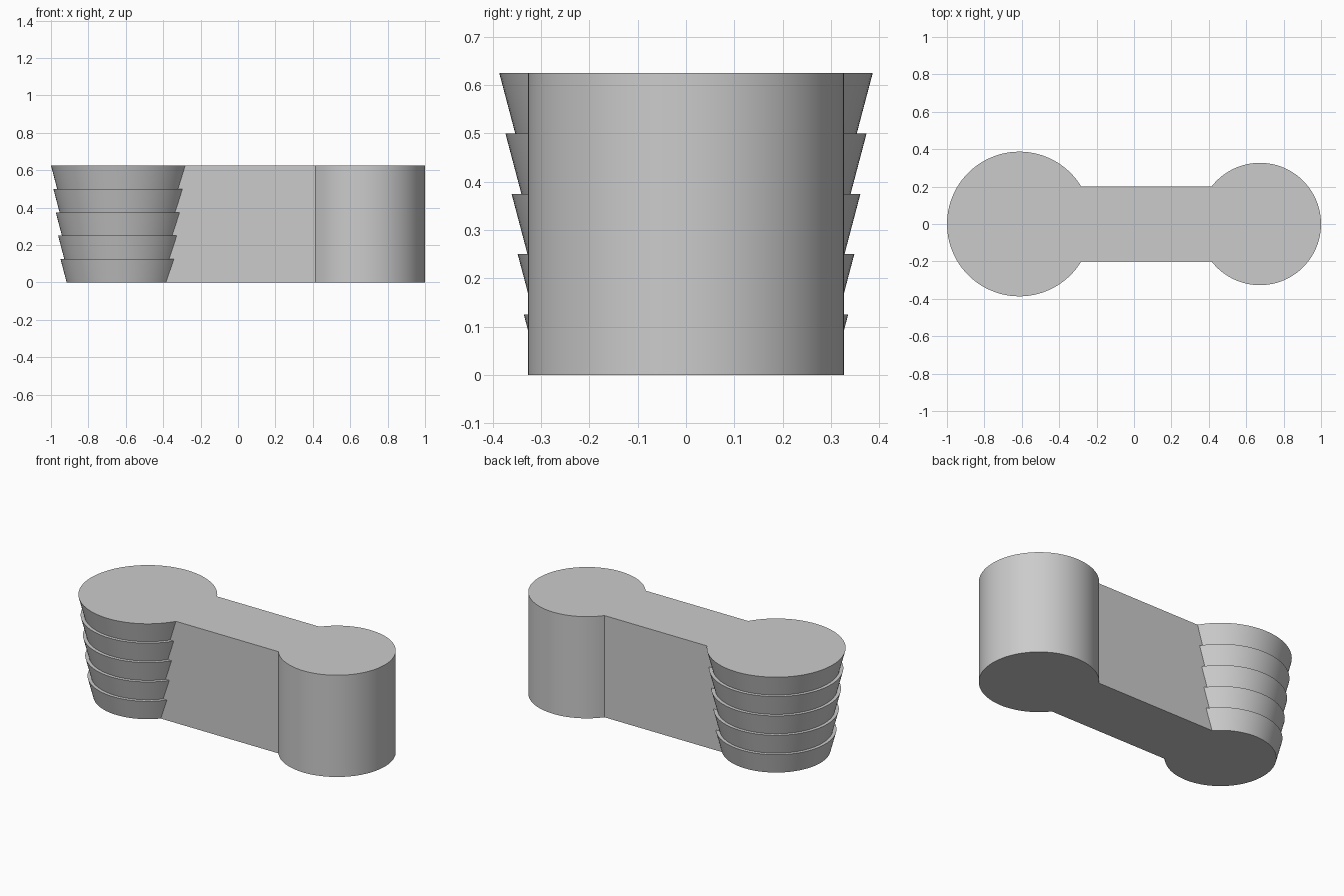
import bpy, bmesh, math

default = bpy.data.objects.get("Cube")
if default:
    bpy.data.objects.remove(default, do_unlink=True)

HEIGHT = 0.625
TIERS = 5
SEGMENTS = 96
RIBBED_X, ROUND_X = -0.613, 0.673

grey = bpy.data.materials.new("plain grey")
grey.use_nodes = True
colour = (0.6, 0.6, 0.6, 1)
grey.diffuse_color = colour
grey.node_tree.nodes["Principled BSDF"].inputs["Base Color"].default_value = colour


def make_object(name, bm):
    bmesh.ops.recalc_face_normals(bm, faces=bm.faces)
    mesh = bpy.data.meshes.new(name)
    bm.to_mesh(mesh)
    bm.free()
    mesh.materials.append(grey)
    obj = bpy.data.objects.new(name, mesh)
    bpy.context.collection.objects.link(obj)
    return obj


def turned_post(name, x, profile):
    """Closed post from (radius, height) rings, capped at both ends."""
    bm = bmesh.new()
    rings = []
    for r, z in profile:
        angles = [math.tau * i / SEGMENTS for i in range(SEGMENTS)]
        rings.append([bm.verts.new((x + r * math.cos(a), r * math.sin(a), z)) for a in angles])
    for low, high in zip(rings, rings[1:]):
        for i in range(SEGMENTS):
            j = (i + 1) % SEGMENTS
            bm.faces.new((low[i], low[j], high[j], high[i]))
    bm.faces.new(rings[0])
    bm.faces.new(rings[-1])
    return make_object(name, bm)


# Ribbed end: stacked flaring tiers, each slightly wider than the one below
tier_height = HEIGHT / TIERS
ribbed_profile = []
for t in range(TIERS):
    base = 0.303 + 0.0127 * t
    ribbed_profile += [(base, t * tier_height), (base + 0.033, (t + 1) * tier_height)]
ribbed_end = turned_post("ribbed_end", RIBBED_X, ribbed_profile)

# Plain round end
round_end = turned_post("round_end", ROUND_X, [(0.327, 0), (0.327, HEIGHT)])

# Straight bar between the two ends
bm = bmesh.new()
bmesh.ops.create_cube(bm, size=1)
for v in bm.verts:
    v.co.x = RIBBED_X if v.co.x < 0 else ROUND_X
    v.co.y *= 0.4
    v.co.z = (v.co.z + 0.5) * HEIGHT
body = make_object("double_ended_block", bm)

# Fuse the ends into one solid body
bpy.context.view_layer.objects.active = body
for end in (ribbed_end, round_end):
    mod = body.modifiers.new("fuse", "BOOLEAN")
    mod.operation = "UNION"
    mod.solver = "EXACT"
    mod.object = end
    bpy.ops.object.modifier_apply(modifier=mod.name)
    bpy.data.objects.remove(end, do_unlink=True)

# Smooth round walls, crisp edges
bpy.ops.object.select_all(action="DESELECT")
body.select_set(True)
bpy.ops.object.shade_smooth_by_angle(angle=math.radians(30))
